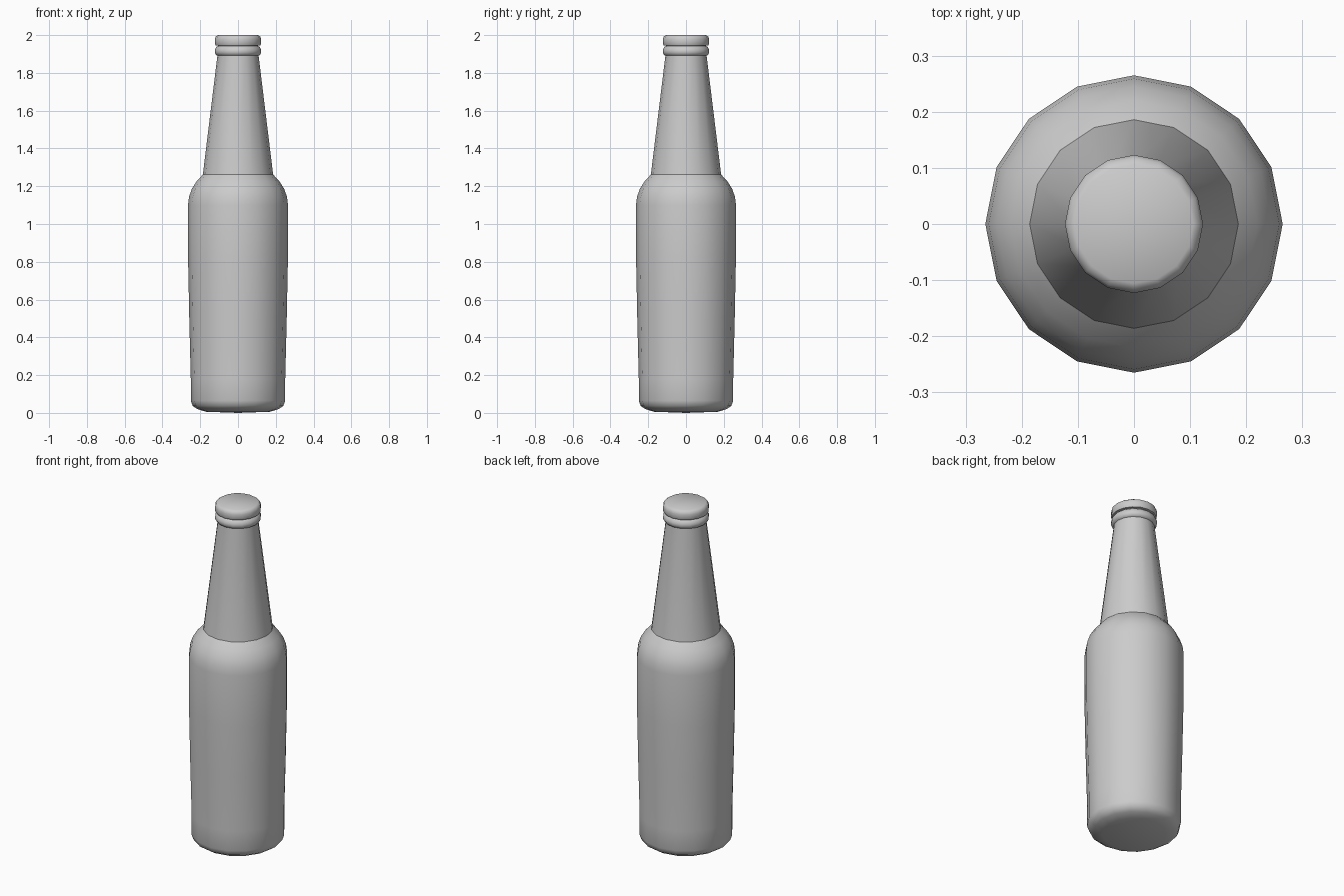
import bpy, bmesh, math

if "Cube" in bpy.data.objects:
    bpy.data.objects.remove(bpy.data.objects["Cube"])

SIDES = 16


def lathe(name, profile, angle=35):
    """Revolve a (radius, height) profile around z; radius 0 makes a pole."""
    bm = bmesh.new()
    rings = []
    for r, z in profile:
        if r == 0:
            rings.append([bm.verts.new((0, 0, z))] * SIDES)
        else:
            rings.append([bm.verts.new((r * math.cos(2 * math.pi * i / SIDES),
                                        r * math.sin(2 * math.pi * i / SIDES), z))
                          for i in range(SIDES)])
    for a, b in zip(rings, rings[1:]):
        for i in range(SIDES):
            j = (i + 1) % SIDES
            bm.faces.new(list(dict.fromkeys((a[i], a[j], b[j], b[i]))))
    bmesh.ops.recalc_face_normals(bm, faces=bm.faces)
    mesh = bpy.data.meshes.new(name)
    bm.to_mesh(mesh)
    bm.free()
    obj = bpy.data.objects.new(name, mesh)
    bpy.context.collection.objects.link(obj)
    bpy.ops.object.select_all(action='DESELECT')
    obj.select_set(True)
    bpy.context.view_layer.objects.active = obj
    bpy.ops.object.shade_smooth_by_angle(angle=math.radians(angle))
    return obj


# Body with a softly rounded base and shoulder
lathe("body", [(0, 0), (0.17, 0.006), (0.215, 0.02), (0.24, 0.037), (0.25, 0.065),
               (0.25, 0.18), (0.258, 0.50), (0.264, 0.80), (0.265, 1.10),
               (0.259, 1.145), (0.245, 1.185), (0.22, 1.225), (0.186, 1.262)], 50)

# Tapered neck running up inside the cap
lathe("neck", [(0.186, 1.262), (0.108, 1.90), (0.106, 1.96)])

# Rounded collar below the cap
lathe("collar", [(0.106, 1.89), (0.116, 1.894), (0.123, 1.907), (0.123, 1.921),
                 (0.114, 1.938), (0.106, 1.942)], 60)

# Cap closing the top
lathe("cap", [(0.105, 1.944), (0.119, 1.946), (0.123, 1.956), (0.123, 1.979),
              (0.118, 1.992), (0.106, 2.0), (0, 2.0)], 60)
